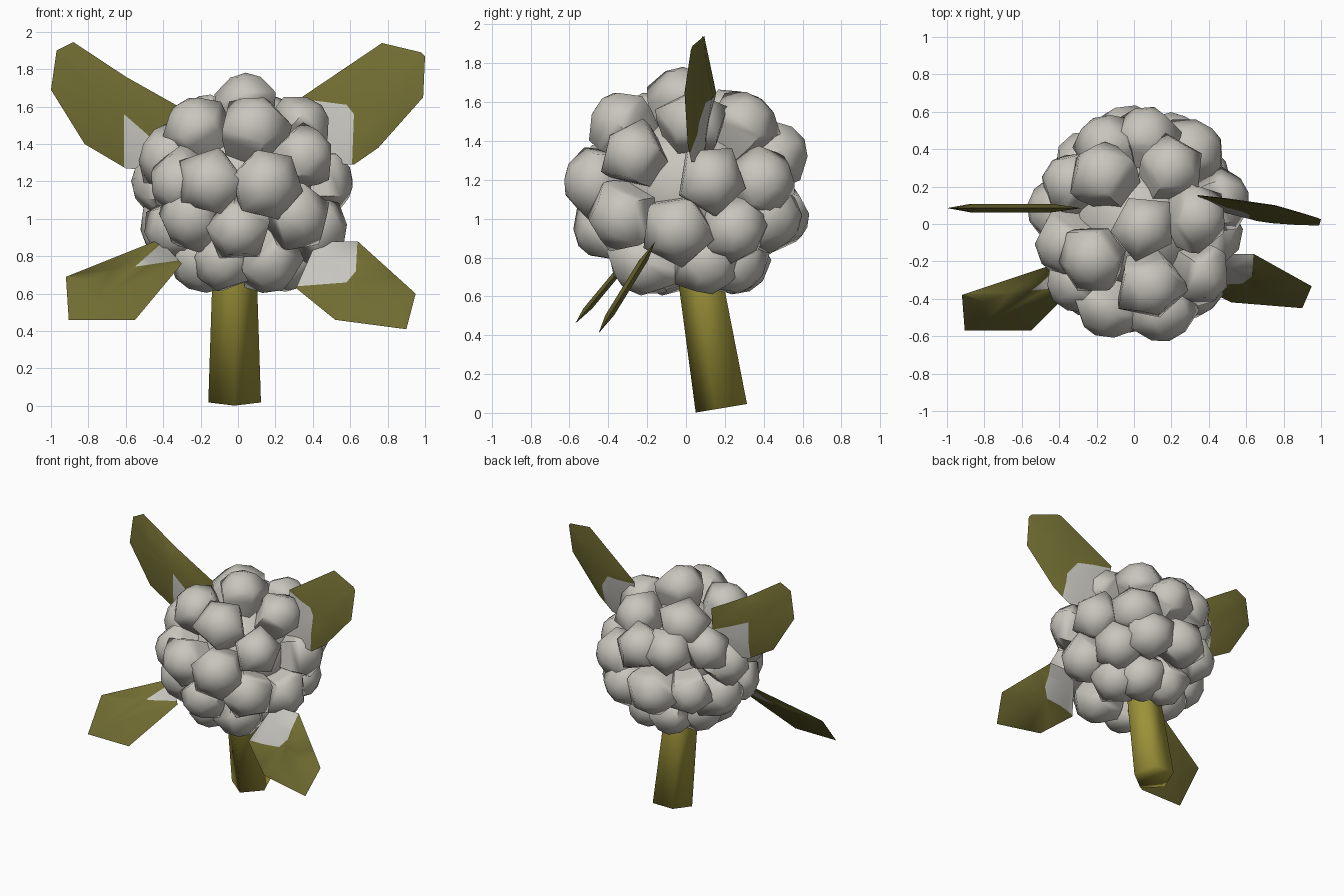
import bpy, bmesh, math, random
from mathutils import Vector, Matrix

cube = bpy.data.objects.get("Cube")
if cube:
    bpy.data.objects.remove(cube)
random.seed(4)


def material(name, r, g, b):
    m = bpy.data.materials.new(name)
    m.use_nodes = True
    m.diffuse_color = (r, g, b, 1)
    bsdf = m.node_tree.nodes["Principled BSDF"]
    bsdf.inputs["Base Color"].default_value = (r, g, b, 1)
    bsdf.inputs["Roughness"].default_value = 0.8
    return m


floret_grey = material("floret grey", 0.58, 0.56, 0.51)
patch_grey = material("pale leaf base", 0.57, 0.56, 0.52)
leaf_olive = material("leaf olive", 0.165, 0.152, 0.032)
stem_olive = material("stem olive", 0.33, 0.285, 0.04)


def finish(bm, name, mats, angle):
    bmesh.ops.recalc_face_normals(bm, faces=bm.faces)
    mesh = bpy.data.meshes.new(name)
    bm.to_mesh(mesh)
    bm.free()
    for m in mats:
        mesh.materials.append(m)
    ob = bpy.data.objects.new(name, mesh)
    bpy.context.collection.objects.link(ob)
    bpy.ops.object.select_all(action='DESELECT')
    ob.select_set(True)
    bpy.context.view_layer.objects.active = ob
    bpy.ops.object.shade_smooth_by_angle(angle=math.radians(angle))


def lathe(bm, profile, sides, matrix, wobble=0.0, tip_rise=0.0):
    """Stack of polygon rings (radius, height), closed at both ends."""
    stretch = [1 + random.uniform(-wobble, wobble) for _ in range(sides)]
    rings = []
    for radius, height in profile:
        ring = []
        for i in range(sides):
            a = math.tau * i / sides
            r = radius * stretch[i]
            ring.append(bm.verts.new(matrix @ Vector((r * math.cos(a), r * math.sin(a), height))))
        rings.append(ring)
    for low, high in zip(rings, rings[1:]):
        for i in range(sides):
            j = (i + 1) % sides
            bm.faces.new((low[i], low[j], high[j], high[i]))
    for ring, height in ((rings[0], profile[0][1]), (rings[-1], profile[-1][1] + tip_rise)):
        tip = bm.verts.new(matrix @ Vector((0, 0, height)))
        for i in range(sides):
            bm.faces.new((ring[i], ring[(i + 1) % sides], tip))


# Floret cluster: elevation of each tier, then the compass angles on it
centre = Vector((0.03, 0.01, 1.16))
radii = Vector((0.45, 0.5, 0.47))
tiers = [
    (86, [300]),
    (46, [4, 58, 130, 214, 281]),
    (22, [85, 116, 152, 195, 322]),
    (4, [14, 50, 172, 220, 247, 285]),
    (-19, [65, 100, 135, 228, 313]),
    (-28, [33, 168, 200, 265, 352]),
    (-57, [20, 62, 110, 160, 205, 243, 303]),
]
bm = bmesh.new()
for elevation, angles in tiers:
    for angle in angles:
        e, a = math.radians(elevation), math.radians(angle)
        out = Vector((math.cos(e) * math.cos(a), math.cos(e) * math.sin(a), math.sin(e)))
        turn = out.to_track_quat('Z', 'Y').to_matrix().to_4x4()
        spin = Matrix.Rotation(random.uniform(0, math.tau), 4, 'Z')
        tilt = Matrix.Rotation(random.uniform(-0.15, 0.15), 4, 'X')
        size = Matrix.Scale(random.uniform(0.98, 1.08), 4)
        place = Matrix.Translation(centre + out * radii) @ turn @ tilt @ spin @ size
        lathe(bm, [(0.12, -0.2), (0.175, -0.03), (0.182, 0.04), (0.09, 0.125)],
              random.choice((5, 5, 6)), place, 0.08, 0.025)
finish(bm, "florets", [floret_grey], 65)

# Hidden core that closes the gaps between florets
bm = bmesh.new()
bmesh.ops.create_icosphere(bm, subdivisions=2, radius=0.38, matrix=Matrix.Translation(centre))
finish(bm, "core", [floret_grey], 60)

# Leaning five-sided stem with one edge to the front, foot first
foot = Vector((-0.018, 0.196, 0.026))
lean = Matrix.Rotation(math.radians(9.5), 4, 'X')
bm = bmesh.new()
lathe(bm, [(0.148, 0.0), (0.126, 0.65), (0.11, 0.85)], 5,
      Matrix.Translation(foot) @ lean @ Matrix.Rotation(-math.pi / 2, 4, 'Z'))
finish(bm, "stem", [stem_olive], 100)


def leaf(name, outline, depth, front_border, back_border):
    """Thin lens over an x,z outline; depth gives y; pale base left of each border."""
    bm = bmesh.new()
    n = len(outline)
    mid = sum((Vector(p) for p in outline), Vector((0, 0))) / n
    rim = [bm.verts.new((x, 0, z)) for x, z in outline]
    for side in (-0.023, 0.023):
        inner = []
        for p in outline:
            q = mid.lerp(Vector(p), 0.6)
            inner.append(bm.verts.new((q.x, side, q.y)))
        for i in range(n):
            j = (i + 1) % n
            bm.faces.new((rim[i], rim[j], inner[j], inner[i]))
        bm.faces.new(inner)
    # Cut along the colour borders
    planes = []
    for border in (front_border, back_border):
        planes.append([(Vector((x1, 0, z1)), Vector((z1 - z2, 0, x2 - x1)))
                       for (x1, z1), (x2, z2) in zip(border, border[1:])])
    for co, no in planes[0] + planes[1]:
        bmesh.ops.bisect_plane(bm, geom=bm.verts[:] + bm.edges[:] + bm.faces[:],
                               plane_co=co, plane_no=no)
    for f in bm.faces:
        c = f.calc_center_median()
        f.material_index = int(all((c - co).dot(no) > 0 for co, no in planes[int(c.y > 0)]))
    for v in bm.verts:
        v.co.y += depth(v.co.x, v.co.z)
    finish(bm, name, [leaf_olive, patch_grey], 50)


leaf("upper_left_leaf",
     [(0.34, 1.65), (0.77, 1.94), (0.98, 1.89), (1.0, 1.87), (0.99, 1.65),
      (0.75, 1.38), (0.62, 1.29), (0.36, 1.3)],
     lambda x, z: 0.155 - 0.25 * (x - 0.34) + 0.16 * (z - 1.65),
     [(0.61, 1.3), (0.62, 1.56), (0.58, 1.61), (0.35, 1.64)],
     [(0.68, 1.3), (0.68, 1.5), (0.61, 1.6), (0.35, 1.63)])
leaf("upper_right_leaf",
     [(-0.28, 1.58), (-0.6, 1.76), (-0.88, 1.945), (-0.97, 1.9), (-1.0, 1.69),
      (-0.82, 1.4), (-0.6, 1.27), (-0.3, 1.25)],
     lambda x, z: 0.085,
     [(-0.3, 1.29), (-0.61, 1.56), (-0.61, 1.2)],
     [(-0.3, 1.42), (-0.62, 1.57), (-0.62, 1.2)])
lower_left_border = [(0.32, 0.64), (0.58, 0.66), (0.63, 0.72), (0.64, 0.9)]
leaf("lower_left_leaf",
     [(0.64, 0.88), (0.95, 0.6), (0.9, 0.41), (0.52, 0.46), (0.31, 0.63), (0.42, 0.88)],
     lambda x, z: -0.16 - (0.88 - z) * 0.617,
     lower_left_border, lower_left_border)
lower_right_border = [(-0.42, 0.86), (-0.55, 0.745), (-0.3, 0.78)]
leaf("lower_right_leaf",
     [(-0.42, 0.89), (-0.92, 0.69), (-0.905, 0.46), (-0.55, 0.46), (-0.3, 0.76)],
     lambda x, z: -0.57 + (z - 0.46) * 0.83,
     lower_right_border, lower_right_border)
